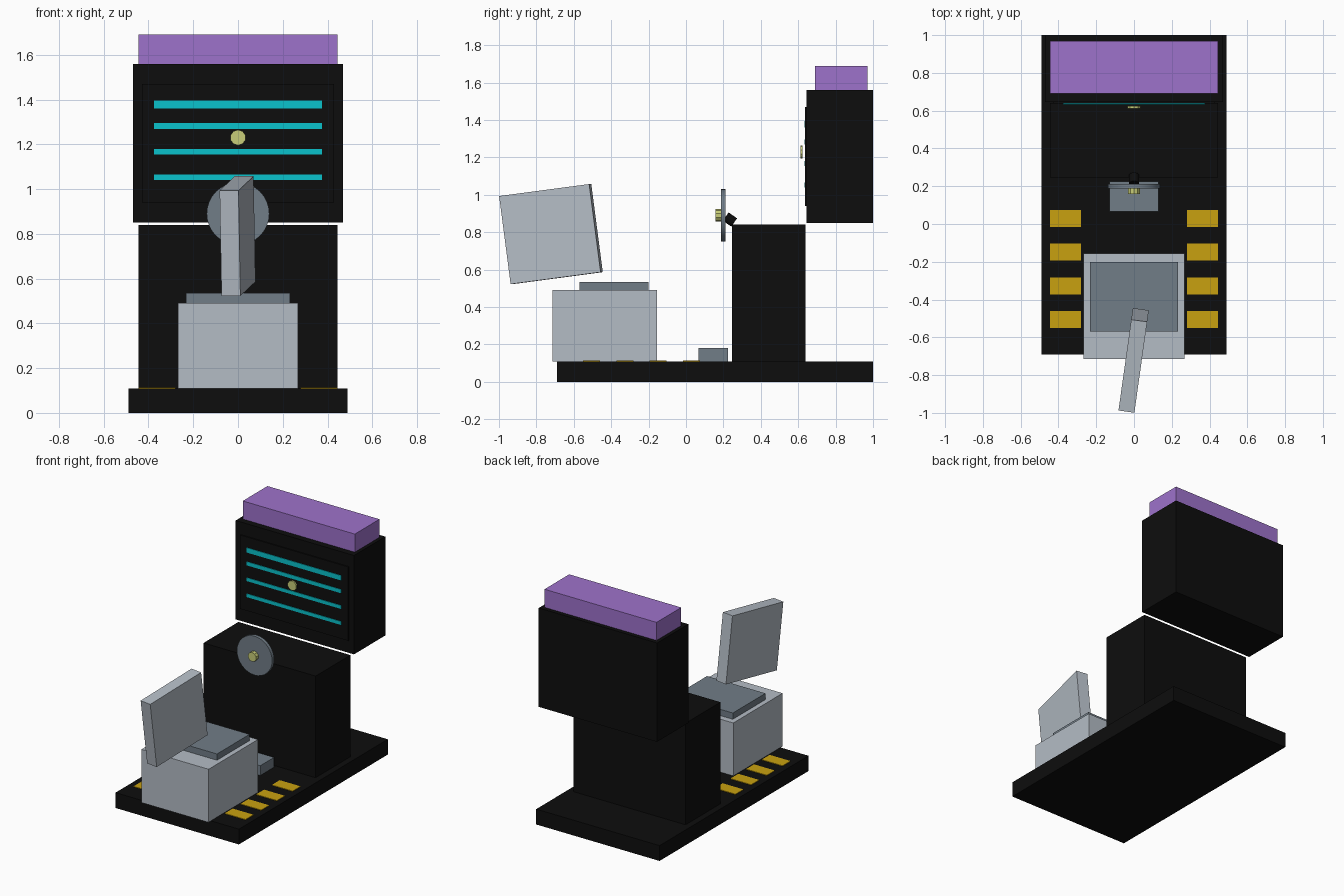
import bpy, bmesh, math

if "Cube" in bpy.data.objects:
    bpy.data.objects.remove(bpy.data.objects["Cube"])


def srgb(r, g, b):
    lin = lambda c: c / 12.92 if c <= 0.04045 else ((c + 0.055) / 1.055) ** 2.4
    return tuple(lin(c / 255) for c in (r, g, b)) + (1.0,)


def material(name, *rgb):
    m = bpy.data.materials.new(name)
    m.diffuse_color = srgb(*rgb)
    m.use_nodes = True
    m.node_tree.nodes["Principled BSDF"].inputs["Base Color"].default_value = m.diffuse_color
    return m


BLACK = material("black", 13, 13, 13)
LIGHT = material("light_grey", 180, 188, 197)
SLATE = material("slate_grey", 113, 125, 135)
PURPLE = material("purple", 158, 114, 203)
CYAN = material("cyan", 9, 194, 204)
GOLD = material("gold", 201, 161, 16)
BRASS = material("pale_yellow", 200, 205, 120)


def finish(name, bm, mat):
    me = bpy.data.meshes.new(name)
    bm.to_mesh(me)
    bm.free()
    me.materials.append(mat)
    ob = bpy.data.objects.new(name, me)
    bpy.context.collection.objects.link(ob)
    return ob


def box(name, x, y, z, mat, top_bevel=0):
    """Box from (min, max) ranges, with optional chamfer round the top."""
    bm = bmesh.new()
    bmesh.ops.create_cube(bm, size=1)
    for v in bm.verts:
        for i, (lo, hi) in enumerate((x, y, z)):
            v.co[i] = lo if v.co[i] < 0 else hi
    if top_bevel:
        edges = [e for e in bm.edges if all(v.co.z == z[1] for v in e.verts)]
        bmesh.ops.bevel(bm, geom=edges, offset=top_bevel, segments=1,
                        affect='EDGES', profile=0.5)
    return finish(name, bm, mat)


def disc(name, loc, radius, depth, sides, mat, tilt=90):
    """Cylinder whose axis is tilted about x; 90 degrees faces the front."""
    bm = bmesh.new()
    bmesh.ops.create_cone(bm, cap_ends=True, segments=sides,
                          radius1=radius, radius2=radius, depth=depth)
    ob = finish(name, bm, mat)
    ob.location = loc
    ob.rotation_euler.x = math.radians(tilt)
    return ob


# Floor platform with hazard markings on both sides
box("platform", (-.49, .49), (-.69, 1.0), (0, .11), BLACK, .015)
for side, s in (("left", -1), ("right", 1)):
    for i in range(4):
        y = -.55 + i * .178
        box(f"floor_marking_{side}_{i + 1}", sorted((s * .28, s * .445)),
            (y, y + .09), (.108, .114), GOLD)

# Console and display cabinet
box("console", (-.445, .445), (.245, .64), (.11, .84), BLACK)
box("display_cabinet", (-.47, .47), (.645, 1.0), (.85, 1.56), BLACK)
box("screen", (-.43, .43), (.637, .646), (.94, 1.47), BLACK)
box("top_sign", (-.445, .445), (.69, .97), (1.56, 1.69), PURPLE)

# Screen stripes and centre button
for i, (lo, hi) in enumerate(((1.36, 1.395), (1.268, 1.295),
                              (1.155, 1.18), (1.04, 1.065))):
    box(f"screen_stripe_{i + 1}", (-.375, .375), (.633, .638), (lo, hi), CYAN)
disc("screen_button", (0, .618, 1.23), .035, .012, 10, BRASS)

# Steering wheel
disc("steering_column", (0, .235, .868), .027, .055, 12, BLACK, 55)
wheel = disc("steering_wheel", (0, .199, .89), .14, .024, 32, SLATE)
disc("wheel_hub", (0, .174, .89), .033, .03, 10, BRASS)
bpy.context.view_layer.objects.active = wheel
wheel.select_set(True)
bpy.ops.object.shade_smooth_by_angle(angle=math.radians(30))

# Foot pedal
box("pedal", (-.13, .13), (.067, .225), (.11, .18), SLATE)

# Seat with cushion and tilted backrest
box("seat_base", (-.267, .267), (-.715, -.155), (.108, .49), LIGHT)
box("seat_cushion", (-.232, .232), (-.57, -.2), (.49, .535), SLATE)
back = box("backrest", (-.0425, .0425), (-.245, .245), (-.2375, .2375), LIGHT)
back.location = (-.002, -.722, .79)
back.rotation_euler = (math.radians(7.5), 0, math.radians(-8))
